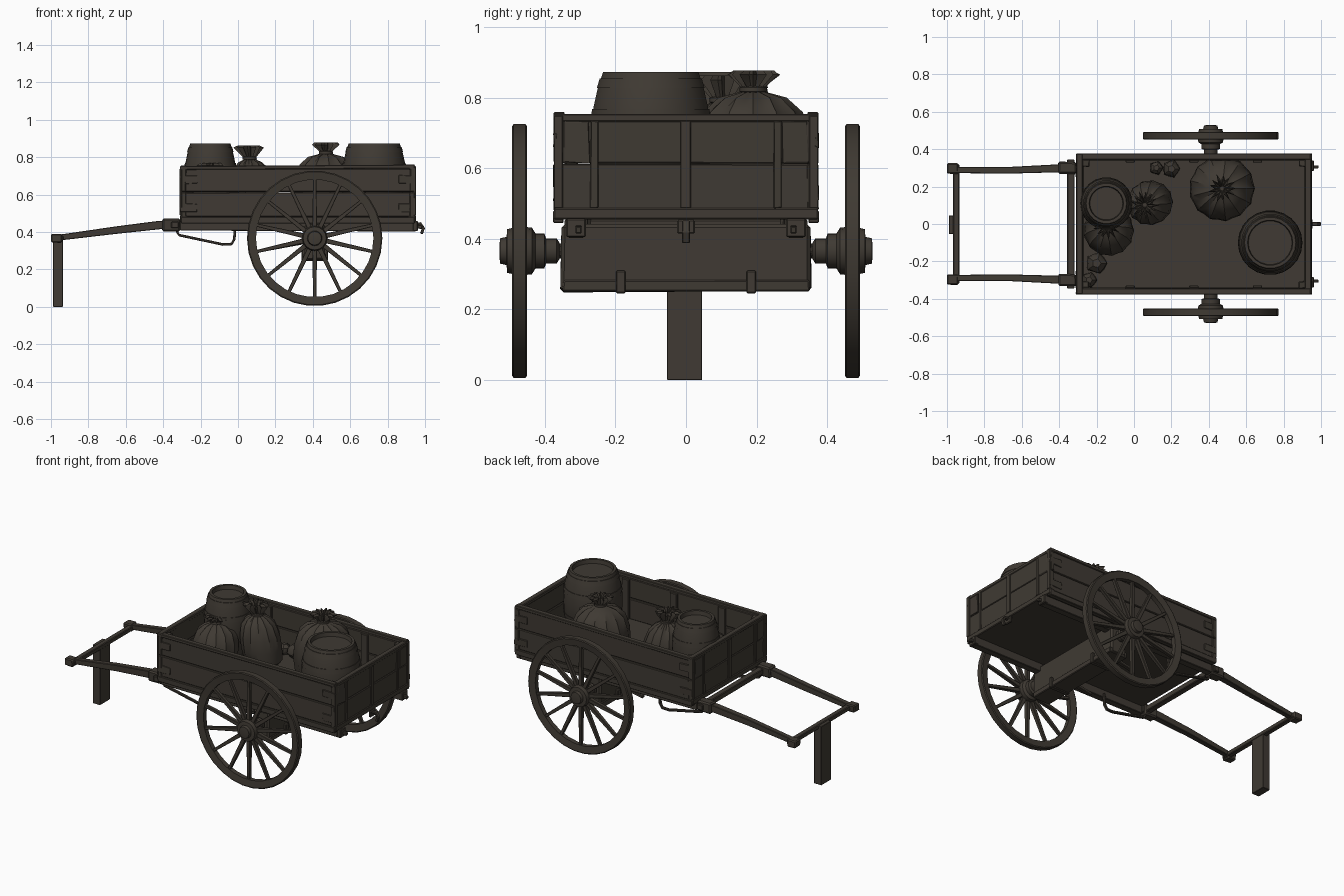
import bpy, bmesh, math, random
from mathutils import Vector, Matrix

random.seed(4)
cube = bpy.data.objects.get("Cube")
if cube:
    bpy.data.objects.remove(cube, do_unlink=True)

wood = bpy.data.materials.new("dark_weathered_brown")
wood.use_nodes = True
COLOUR = (0.05, 0.042, 0.033, 1)
wood.diffuse_color = COLOUR
shader = wood.node_tree.nodes["Principled BSDF"]
shader.inputs["Base Color"].default_value = COLOUR
shader.inputs["Roughness"].default_value = 0.9


def finish(name, bm, smooth=False, bevel=0):
    bmesh.ops.recalc_face_normals(bm, faces=bm.faces)
    mesh = bpy.data.meshes.new(name)
    bm.to_mesh(mesh)
    bm.free()
    mesh.materials.append(wood)
    ob = bpy.data.objects.new(name, mesh)
    bpy.context.collection.objects.link(ob)
    if bevel:
        mod = ob.modifiers.new("worn_edges", 'BEVEL')
        mod.width = bevel
        mod.segments = 1
    if smooth:
        bpy.ops.object.select_all(action='DESELECT')
        ob.select_set(True)
        bpy.context.view_layer.objects.active = ob
        bpy.ops.object.shade_smooth_by_angle(angle=math.radians(35))
    return ob


def box(name, lo, hi, bevel=0.004, wear=0.0):
    """Axis-aligned block between two corners, with optional uneven corners."""
    lo, hi = Vector(lo), Vector(hi)
    bm = bmesh.new()
    bmesh.ops.create_cube(bm, size=1)
    for v in bm.verts:
        v.co = (lo + hi) / 2 + v.co * (hi - lo)
        v.co += Vector([random.uniform(-wear, wear) for _ in range(3)])
    return finish(name, bm, bevel=bevel)


def beam(name, path, sizes, bevel=0.003):
    """Rectangular bar through the path points; sizes are (width, height)."""
    bm = bmesh.new()
    pts = [Vector(p) for p in path]
    rings = []
    for i, p in enumerate(pts):
        d = (pts[min(i + 1, len(pts) - 1)] - pts[max(i - 1, 0)]).normalized()
        ref = Vector((0, 1, 0)) if abs(d.y) < 0.9 else Vector((1, 0, 0))
        up = d.cross(ref).normalized()
        side = up.cross(d)
        w, h = sizes[min(i, len(sizes) - 1)]
        rings.append([bm.verts.new(p + side * w * a / 2 + up * h * b / 2)
                      for a, b in ((-1, -1), (1, -1), (1, 1), (-1, 1))])
    for r, s in zip(rings, rings[1:]):
        for k in range(4):
            bm.faces.new((r[k], r[k - 1], s[k - 1], s[k]))
    bm.faces.new(rings[0])
    bm.faces.new(rings[-1])
    return finish(name, bm, bevel=bevel)


def lathe(name, profile, centre, segs=24, axis='Z', closed=False, pleat=None, lean=(0, 0)):
    """Spin (radius, height) points; pleat(height index) gives fold depth."""
    bm = bmesh.new()
    turn = Matrix.Rotation(math.radians(-90), 3, 'X') if axis == 'Y' else Matrix.Identity(3)
    rings = []
    for i, (r, h) in enumerate(profile):
        ring = []
        for k in range(segs):
            a = math.tau * k / segs
            rr = r * (1 + (pleat[i] * (math.cos(a * segs / 2) + random.uniform(-0.5, 0.5)) if pleat else 0))
            co = Vector((rr * math.cos(a) + lean[0] * h, rr * math.sin(a) + lean[1] * h, h))
            ring.append(bm.verts.new(turn @ co + Vector(centre)))
        rings.append(ring)
    pairs = list(zip(rings, rings[1:])) + ([(rings[-1], rings[0])] if closed else [])
    for r, s in pairs:
        for k in range(segs):
            bm.faces.new((r[k - 1], r[k], s[k], s[k - 1]))
    if not closed:
        bm.faces.new(rings[0])
        bm.faces.new(rings[-1])
    return finish(name, bm, smooth=True)


# Bed floor, lower rails and cross members
X0, X1, W = -0.305, 0.945, 0.375
box("bed_floor", (X0 + 0.01, -0.36, 0.455), (X1 - 0.01, 0.36, 0.48))
for s, side in ((-1, "right"), (1, "left")):
    beam(f"{side}_chassis_rail", [(-0.31, s * 0.312, 0.435), (0.95, s * 0.312, 0.43)], [(0.045, 0.055)])
    beam(f"{side}_bed_sill", [(X0, s * 0.362, 0.463), (X1, s * 0.362, 0.463)], [(0.03, 0.035)])

# Side walls: two planks each, capping rail, battens and corner plates
for s, side in ((-1, "right"), (1, "left")):
    for n, (z0, z1) in enumerate(((0.48, 0.612), (0.615, 0.74))):
        box(f"{side}_wall_plank_{n}", (X0, s * 0.355 - 0.014, z0), (X1, s * 0.355 + 0.014, z1), wear=0.002)
    beam(f"{side}_wall_cap", [(X0 - 0.003, s * 0.36, 0.742), (X1, s * 0.36, 0.75)], [(0.032, 0.02)])
    for n, x in enumerate((-0.02, 0.32, 0.66)):
        box(f"{side}_inner_batten_{n}", (x - 0.025, s * 0.336 - 0.008, 0.48), (x + 0.025, s * 0.336 + 0.008, 0.735))
    for n, x in enumerate((X0 + 0.04, X1 - 0.04)):
        for z in (0.53, 0.68):
            box(f"{side}_corner_strap", (x - 0.045, s * 0.371 - 0.004, z - 0.022),
                (x + 0.045, s * 0.371 + 0.004, z + 0.022), 0.002, 0.003)

# End walls: planks, posts, centre batten, frame strips and corner plates
for s, x, end in ((-1, X0, "handle_end"), (1, X1, "tail_end")):
    xi = x - s * 0.014
    for n, (z0, z1) in enumerate(((0.48, 0.612), (0.615, 0.74))):
        box(f"{end}_plank_{n}", (xi - 0.013, -W, z0), (xi + 0.013, W, z1), wear=0.002)
    box(f"{end}_sill", (xi - 0.02, -W, 0.455), (xi + 0.02, W, 0.488))
    box(f"{end}_cap", (xi - 0.017, -W, 0.732), (xi + 0.017, W, 0.755))
    box(f"{end}_centre_batten", (x - 0.006, -0.016, 0.488), (x + 0.006, 0.014, 0.735), 0.002)
    for t in (-1, 1):
        box(f"{end}_post", (x - 0.006, t * 0.26 - 0.011, 0.488), (x + 0.006, t * 0.26 + 0.011, 0.735), 0.002, 0.002)
        box(f"{end}_edge_post", (x - 0.006, t * 0.362 - 0.013, 0.488), (x + 0.006, t * 0.362 + 0.013, 0.75), 0.002)
        box(f"{end}_corner_plate", (x - 0.004, t * 0.31 - 0.035, 0.615), (x + 0.004, t * 0.31 + 0.035, 0.735), 0.002, 0.004)
        box(f"{end}_corner_block", (x - s * 0.045 - 0.02, t * 0.325 - 0.018, 0.48),
            (x - s * 0.045 + 0.02, t * 0.325 + 0.018, 0.742), wear=0.003)

# Tail hook and rail pins
beam("tail_hook", [(0.94, 0, 0.44), (0.975, 0, 0.445), (0.992, 0, 0.42), (0.98, 0, 0.39)], [(0.022, 0.016)])
box("hook_plate", (0.94, -0.025, 0.415), (0.955, 0.025, 0.455))
for s in (-1, 1):
    box("rail_end_cap", (0.935, s * 0.312 - 0.028, 0.405), (0.962, s * 0.312 + 0.028, 0.458))
    beam("rail_pin", [(0.95, s * 0.305, 0.43), (0.985, s * 0.305, 0.425)], [(0.018, 0.02)])

# Pulling shafts, crossbars and front prop
for s, side in ((-1, "right"), (1, "left")):
    y = s * 0.288
    beam(f"{side}_shaft", [(-0.3, s * 0.3, 0.437), (-0.42, s * 0.297, 0.437), (-0.65, y, 0.41), (-0.985, y, 0.366)],
         [(0.045, 0.045), (0.042, 0.045), (0.036, 0.04), (0.032, 0.03)])
    box(f"{side}_shaft_socket", (-0.405, s * 0.3 - 0.032, 0.405), (-0.31, s * 0.3 + 0.032, 0.47), 0.008, 0.003)
    box(f"{side}_grip_block", (-1.0, s * 0.297 - 0.028, 0.343), (-0.94, s * 0.297 + 0.028, 0.388), 0.006, 0.002)
    # Hanging iron step bracket
    beam(f"{side}_step_bracket", [(-0.33, y, 0.41), (-0.315, y, 0.383), (-0.08, y, 0.333),
                                  (-0.035, y, 0.335), (-0.02, y, 0.36), (-0.015, y, 0.43)], [(0.018, 0.014)])
box("grip_crossbar", (-0.967, -0.32, 0.352), (-0.934, 0.32, 0.38))
box("bed_crossbar", (-0.357, -0.345, 0.42), (-0.318, 0.345, 0.455))
box("front_prop", (-0.988, -0.054, 0), (-0.936, 0.046, 0.375), 0.002)

# Axle housing and rods
AX, AZ, R = 0.41, 0.366, 0.362
box("axle_beam", (AX - 0.055, -0.355, 0.25), (AX + 0.055, 0.355, 0.44), 0.01, 0.003)
box("axle_beam_lip", (AX - 0.062, -0.35, 0.25), (AX + 0.062, 0.35, 0.285), 0.004, 0.003)
lathe("axle", [(0.022, -0.5), (0.022, 0.5)], (AX, 0, AZ), 10, 'Y')
for s in (-1, 1):
    box("axle_clamp", (AX - 0.07, s * 0.185 - 0.014, 0.245), (AX + 0.07, s * 0.185 + 0.014, 0.31))
    beam("brake_rod", [(0.17, s * 0.185, 0.31), (0.36, s * 0.185, 0.345)], [(0.024, 0.018)])

# Wheels: rim, spokes and stepped hub
for s, side in ((-1, "right"), (1, "left")):
    c = (AX, s * 0.472, AZ)
    lathe(f"{side}_wheel_rim", [(R - 0.048, -0.015), (R - 0.006, -0.021), (R, -0.017), (R, 0.017),
                                (R - 0.006, 0.021), (R - 0.048, 0.015)], c, 30, 'Y', closed=True)
    hub = [(0.02, -0.115), (0.036, -0.105), (0.036, -0.075), (0.05, -0.07), (0.05, -0.045), (0.066, -0.035),
           (0.07, 0.0), (0.062, 0.035), (0.04, 0.037), (0.036, 0.055), (0.02, 0.057)]
    lathe(f"{side}_hub", [(r, s * h) for r, h in hub], c, 16, 'Y')
    for k in range(14):
        a = math.tau * (k + 0.5) / 14
        d = Vector((math.cos(a), 0, math.sin(a)))
        beam(f"{side}_spoke_{k}", [Vector(c) + d * 0.05, Vector(c) + d * 0.325], [(0.026, 0.026), (0.02, 0.017)], 0.002)


# Barrels with hoops and a recessed lid
def barrel(name, x, y, belly, top, height):
    radius = lambda t: top + (belly - top) * (1 - (2 * t - 1) ** 2)
    prof = [(radius(i / 8), height * i / 8) for i in range(9)]
    prof += [(top - 0.016, height), (top - 0.02, height - 0.025)]
    lathe(name, prof, (x, y, 0.478), 22)
    for t in (0.06, 0.3, 0.7, 0.92):
        r0, r1 = radius(t - 0.035), radius(t + 0.035)
        z0, z1 = height * (t - 0.035), height * (t + 0.035)
        lathe(name + "_hoop", [(r0 - 0.01, z0), (r0 + 0.003, z0), (r1 + 0.003, z1), (r1 - 0.01, z1)],
              (x, y, 0.478), 22, closed=True)


barrel("large_barrel", 0.728, -0.1, 0.173, 0.137, 0.395)
barrel("small_barrel", -0.148, 0.11, 0.14, 0.108, 0.395)


# Tied sacks with gathered necks
def sack(name, x, y, r, neck, top, lean=(0, 0)):
    prof = [(r * 0.7, 0), (r * 0.93, 0.03), (r, neck * 0.35), (r * 0.97, neck * 0.6), (r * 0.8, neck * 0.83),
            (r * 0.5, neck * 0.95), (0.028, neck), (0.03, neck + 0.012), (0.058, top - 0.012), (0.045, top), (0.012, top - 0.03)]
    folds = [0.02, 0.02, 0.02, 0.03, 0.05, 0.12, 0.15, 0.15, 0.3, 0.3, 0.1]
    lathe(name, prof, (x, y, 0.478), 26, pleat=folds, lean=lean)
    lathe(name + "_tie", [(0.03, neck - 0.004), (0.038, neck), (0.038, neck + 0.012), (0.03, neck + 0.016)],
          (x, y, 0.478), 12, closed=True, lean=lean)


sack("large_sack", 0.47, 0.19, 0.172, 0.34, 0.4)
sack("middle_sack", 0.1, 0.12, 0.118, 0.31, 0.385, (-0.12, -0.05))
sack("leaning_sack", -0.13, -0.05, 0.132, 0.25, 0.29, (-0.05, 0.15))

# Loose bundles in the bed corners
for x, y, r in ((-0.2, -0.21, 0.055), (-0.24, -0.3, 0.04), (0.2, 0.295, 0.045), (0.12, 0.3, 0.035)):
    lathe("loose_bundle", [(r * 0.6, 0), (r, r * 0.6), (r * 0.9, r * 1.3), (r * 0.4, r * 1.8)],
          (x, y, 0.478), 10, pleat=[0.08] * 4)
